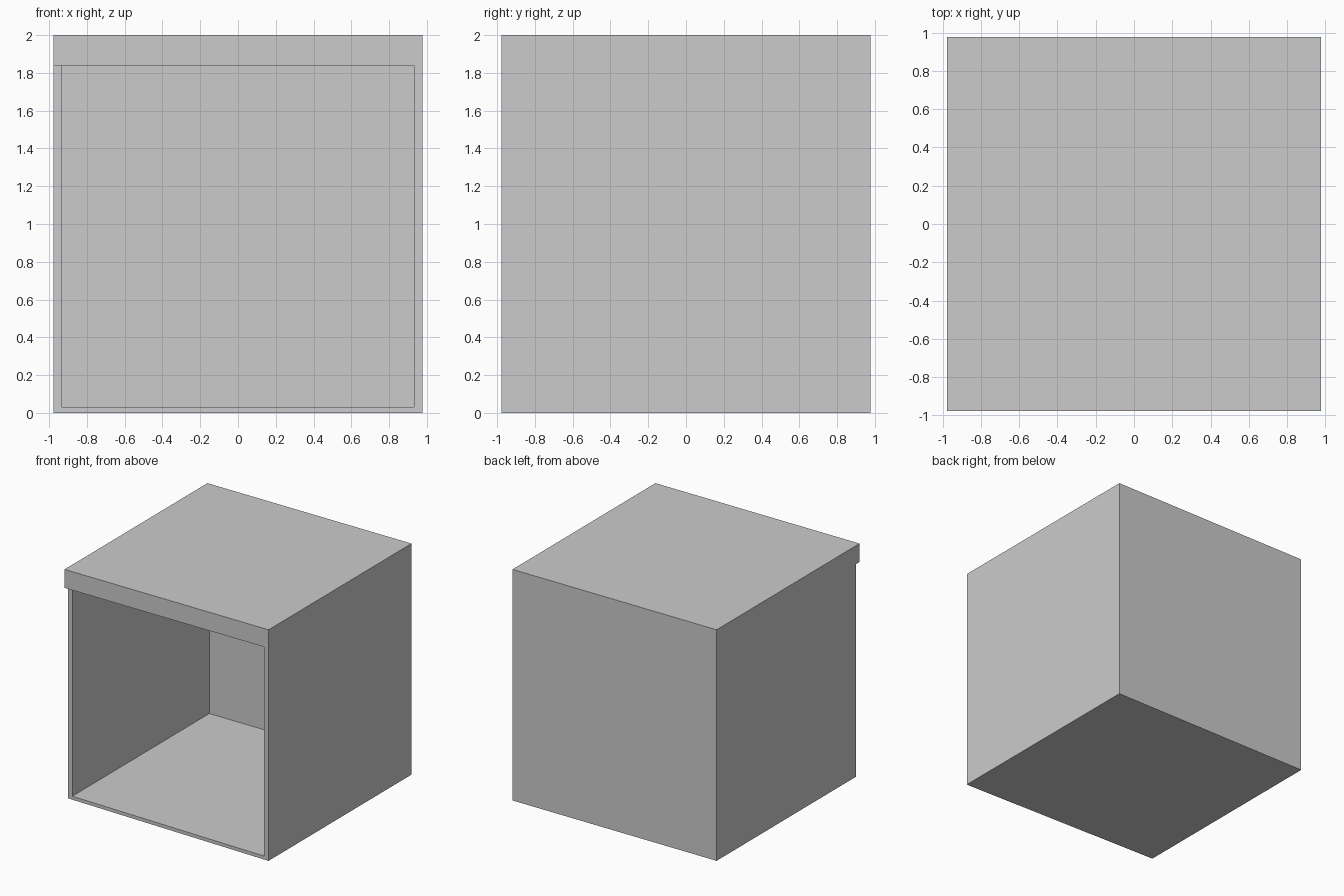
import bpy, bmesh

if "Cube" in bpy.data.objects:
    bpy.data.objects.remove(bpy.data.objects["Cube"])

H = 0.977      # half width and depth
LIP = 1.84     # underside of the roof slab


def prism(name, outline, z0, z1):
    """Extrude a flat outline (x, y) from z0 to z1."""
    bm = bmesh.new()
    face = bm.faces.new([bm.verts.new((x, y, z0)) for x, y in outline])
    top = bmesh.ops.extrude_face_region(bm, geom=[face])["geom"]
    verts = [g for g in top if isinstance(g, bmesh.types.BMVert)]
    bmesh.ops.translate(bm, verts=verts, vec=(0, 0, z1 - z0))
    bmesh.ops.recalc_face_normals(bm, faces=bm.faces)
    mesh = bpy.data.meshes.new(name)
    bm.to_mesh(mesh)
    bm.free()
    obj = bpy.data.objects.new(name, mesh)
    bpy.context.collection.objects.link(obj)
    return obj


def cut(target, cutter):
    """Subtract a hidden helper from the target."""
    mod = target.modifiers.new(cutter.name, 'BOOLEAN')
    mod.operation = 'DIFFERENCE'
    mod.solver = 'EXACT'
    mod.object = cutter
    cutter.hide_render = True
    cutter.hide_set(True)


# Outer box, including the roof slab
box = prism("open_box", [(-H, -H), (H, -H), (H, H), (-H, H)], 0, 2)

# Room inside, open at the front
cut(box, prism("room_cutter",
               [(-0.935, -1.2), (0.932, -1.2), (0.932, 0.943), (-0.935, 0.943)],
               0.03, LIP))

# Slanted front: the left wall sits back under the roof lip
cut(box, prism("front_slant_cutter",
               [(-1.2, -1.2), (0.932, -1.2), (0.932, -H), (-H, -0.929), (-1.2, -0.923)],
               -0.2, LIP))
